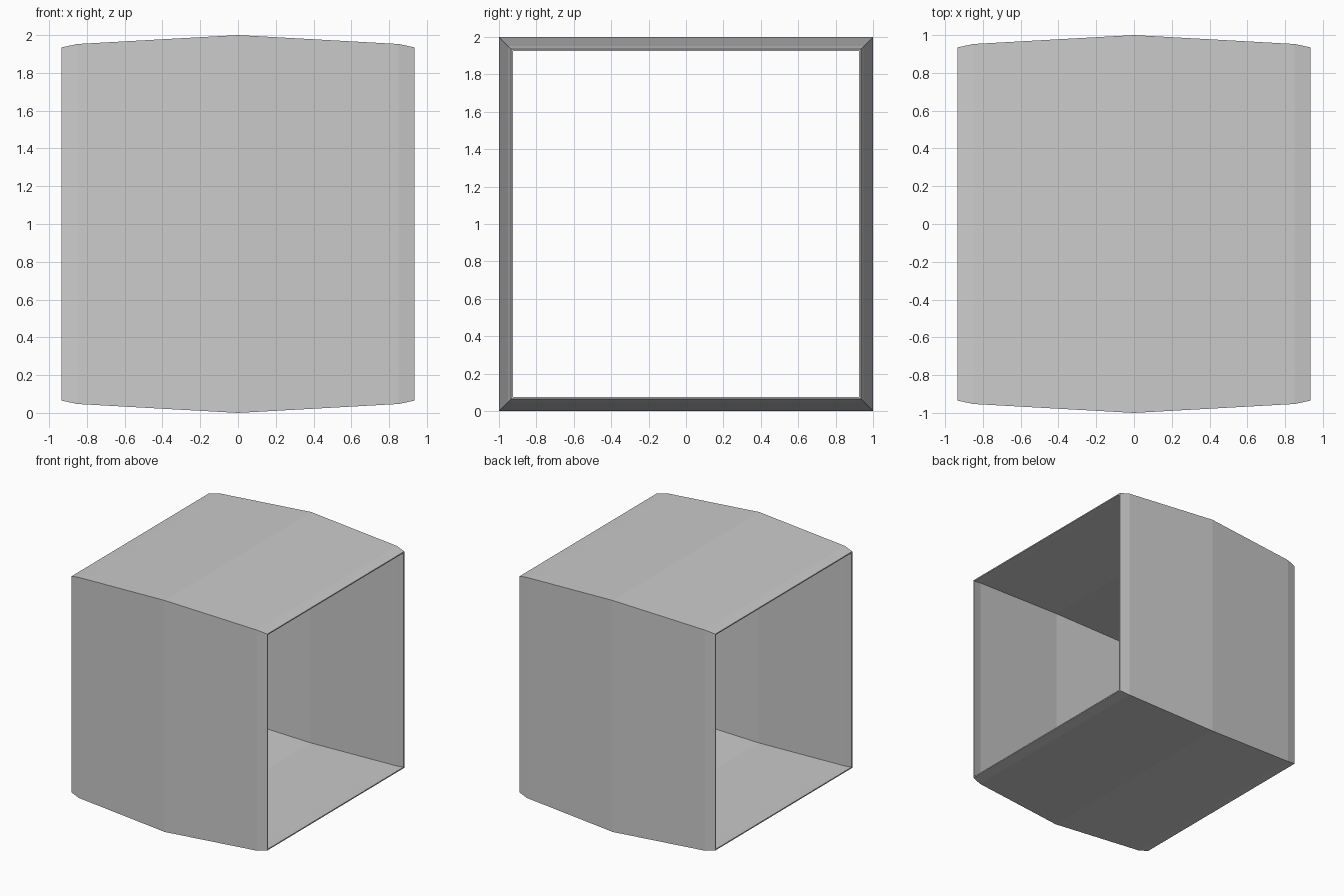
import bpy, bmesh

if "Cube" in bpy.data.objects:
    bpy.data.objects.remove(bpy.data.objects["Cube"])

# Half profile of the bulging tube: (x, half width), mirrored about x = 0
HALF = [(0.0, 1.0), (0.85, 0.953), (0.935, 0.935)]
PROFILE = [(-x, r) for x, r in reversed(HALF[1:])] + HALF
WALL = 0.01


def square_ring(bm, x, r):
    return [bm.verts.new((x, sy * r, 1 + sz * r))
            for sy, sz in ((-1, -1), (1, -1), (1, 1), (-1, 1))]


# Closed section: outer skin forward, inner skin back, swept around a square
bm = bmesh.new()
section = PROFILE + [(x, r - WALL) for x, r in reversed(PROFILE)]
rings = [square_ring(bm, x, r) for x, r in section]
for i, ring in enumerate(rings):
    nxt = rings[(i + 1) % len(rings)]
    for j in range(4):
        k = (j + 1) % 4
        bm.faces.new((ring[j], ring[k], nxt[k], nxt[j]))
bmesh.ops.recalc_face_normals(bm, faces=bm.faces)

# Open-ended square sleeve
mesh = bpy.data.meshes.new("square_sleeve")
bm.to_mesh(mesh)
bm.free()
sleeve = bpy.data.objects.new("square_sleeve", mesh)
bpy.context.collection.objects.link(sleeve)
